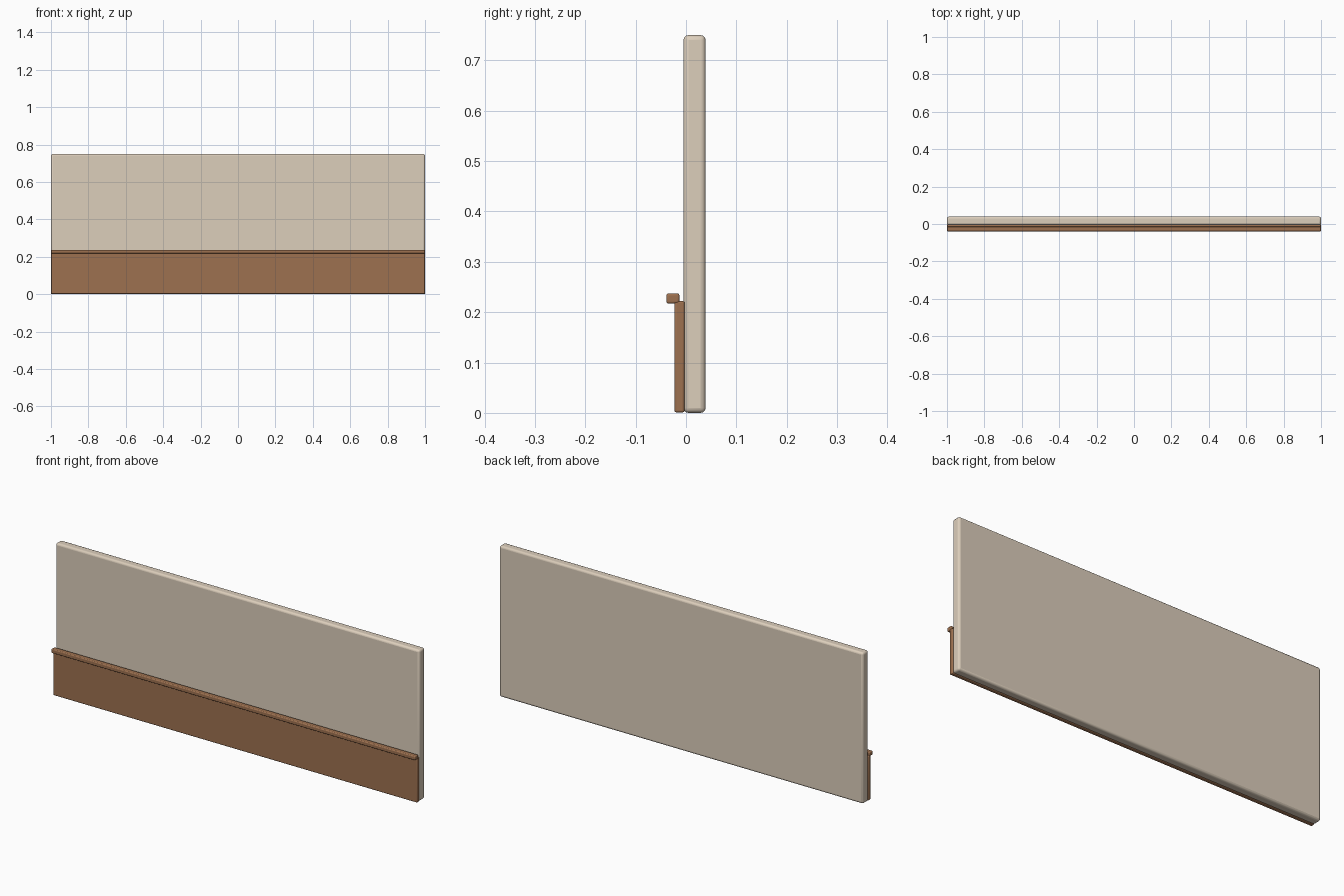
import bpy
import math

if "Cube" in bpy.data.objects:
    bpy.data.objects.remove(bpy.data.objects["Cube"])


def material(name, color):
    mat = bpy.data.materials.new(name)
    mat.diffuse_color = color
    mat.use_nodes = True
    mat.node_tree.nodes["Principled BSDF"].inputs["Base Color"].default_value = mat.diffuse_color
    return mat


def rounded_board(name, y, z, radius, mat, length=2.0):
    """Full-length board spanning the given y and z ranges, with rounded edges."""
    bpy.ops.mesh.primitive_cube_add(size=1, location=(0, sum(y) / 2, sum(z) / 2))
    board = bpy.context.object
    board.name = name
    board.scale = (length, y[1] - y[0], z[1] - z[0])
    bpy.ops.object.transform_apply(location=False, rotation=False, scale=True)
    bevel = board.modifiers.new("rounded_edges", 'BEVEL')
    bevel.width = radius
    bevel.segments = 3
    board.data.materials.append(mat)
    bpy.ops.object.shade_smooth_by_angle(angle=math.radians(35))
    return board


plaster = material("plaster", (0.72, 0.62, 0.50, 1))
wood = material("wood", (0.34, 0.165, 0.08, 1))

# Plastered wall slab
rounded_board("wall", (-0.005, 0.039), (0.0, 0.75), 0.010, plaster)
# Wooden wainscot along the front
rounded_board("wainscot_panel", (-0.023, -0.003), (0.001, 0.222), 0.004, wood)
# Projecting rail on top of the wainscot
rounded_board("chair_rail", (-0.039, -0.013), (0.217, 0.237), 0.004, wood)
